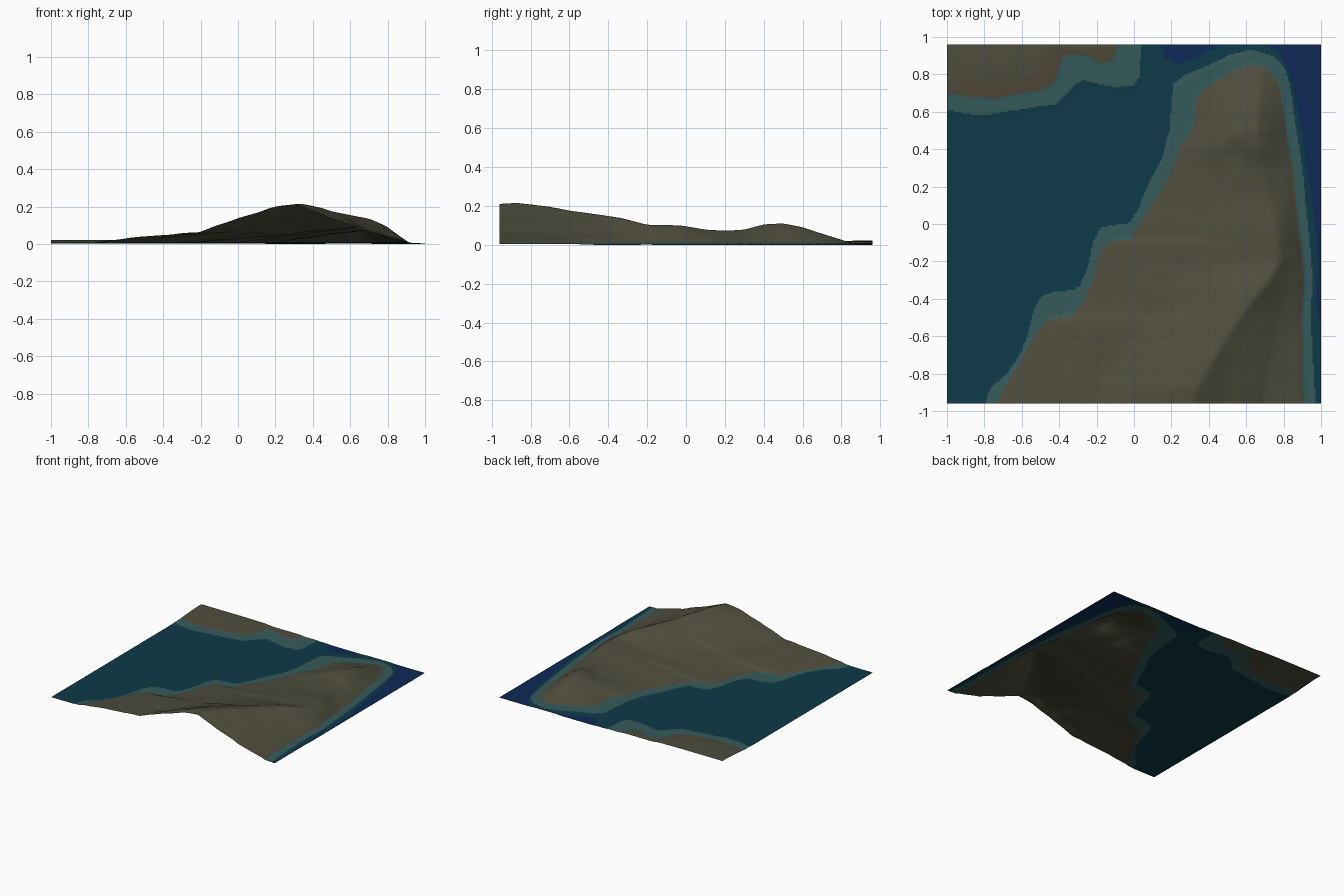
import bpy
from mathutils import Vector, noise

if "Cube" in bpy.data.objects:
    bpy.data.objects.remove(bpy.data.objects["Cube"])

NX, NY, HALF_Y = 260, 250, 0.96


def interp(points, v):
    """Piecewise-linear lookup through (position, value) pairs."""
    if v <= points[0][0]:
        return points[0][1]
    for (a, p), (b, q) in zip(points, points[1:]):
        if v <= b:
            return p + (q - p) * (v - a) / (b - a)
    return points[-1][1]


def clamp(v):
    return max(0.0, min(1.0, v))


# Main headland: shore lines as (y, x)
LAND_W = [(-.96, -.74), (-.84, -.67), (-.72, -.6), (-.58, -.52), (-.51, -.46), (-.495, -.34), (-.42, -.27),
          (-.3, -.22), (-.18, -.19), (-.1, -.14), (-.08, -.02), (.03, .05), (.14, .12), (.27, .2), (.42, .25),
          (.52, .32), (.68, .34), (.74, .4), (.8, .5), (.85, .62)]
LAND_E = [(-.96, .905), (-.7, .9), (-.5, .895), (-.3, .91), (-.1, .89), (.05, .87), (.25, .85), (.45, .82),
          (.6, .8), (.75, .77), (.83, .72), (.85, .63)]
SHOAL_W = [(-.96, -.8), (-.87, -.76), (-.8, -.68), (-.7, -.61), (-.6, -.57), (-.47, -.54), (-.39, -.5),
           (-.36, -.42), (-.355, -.32), (-.33, -.29), (-.24, -.25), (-.1, -.22), (-.02, -.18), (-.005, -.1),
           (.005, -.02), (.1, .03), (.22, .08), (.35, .15), (.5, .19), (.65, .2), (.75, .21), (.8, .28),
           (.85, .4), (.9, .5), (.93, .62)]
SHOAL_E = [(-.96, .97), (-.7, .955), (-.5, .945), (-.3, .955), (-.1, .94), (.1, .92), (.3, .9), (.5, .87),
           (.7, .84), (.83, .81), (.9, .74), (.93, .63)]
# Small north-west shore as (x, y)
NW_LAND = [(-1, .7), (-.88, .68), (-.75, .67), (-.65, .69), (-.52, .71), (-.43, .75), (-.4, .84), (-.37, .91),
           (-.25, .9), (-.18, .86), (-.12, .87), (-.085, .97)]
NW_SHOAL = [(-1, .61), (-.9, .59), (-.8, .58), (-.7, .6), (-.62, .61), (-.42, .64), (-.36, .7), (-.28, .77),
            (-.2, .75), (-.1, .73), (0, .74), (.03, .79), (.04, .97)]
NW_GRASS = [(-1, .73), (-.85, .75), (-.65, .76), (-.52, .8), (-.46, .9), (-.4, .93), (-.14, .93), (-.13, .97)]
# Deep water edges
DEEP_E = [(-.56, 1.01), (-.5, .985), (-.4, .975), (-.2, .985), (0, .97), (.2, .94), (.4, .91), (.6, .88),
          (.8, .83), (.91, .78), (.96, .7)]
DEEP_N = [(.14, .97), (.17, .88), (.22, .85), (.32, .88), (.42, .93), (.5, .97)]
# Ridge line (y, x), its height (y, z), and slope shapes
RIDGE_X = [(-.96, .31), (-.87, .34), (-.6, .5), (-.45, .6), (-.33, .7), (-.2, .78), (-.05, .76), (.1, .73),
           (.3, .68), (.45, .65), (.6, .66), (.75, .67), (.85, .64)]
RIDGE_Z = [(-.96, .212), (-.87, .218), (-.7, .198), (-.6, .178), (-.45, .158), (-.33, .14), (-.2, .105),
           (-.03, .102), (.1, .08), (.2, .074), (.3, .08), (.4, .108), (.5, .114), (.6, .094), (.7, .06),
           (.8, .028), (.86, .008)]
WEST_SLOPE = [(0, .03), (.32, .2), (.5, .27), (.7, .63), (.78, .74), (.87, .92), (1, 1)]
EAST_SLOPE = [(0, .03), (.35, .28), (.61, .57), (.82, .79), (1, 1)]
OLIVE, EARTH, SHALLOW, SEA, DEEP = range(5)


def zone(x, y):
    """Surface type at a point."""
    if y < .855 and interp(LAND_W, y) < x < interp(LAND_E, y):
        inset = min(x - interp(LAND_W, y), interp(LAND_E, y) - x)
        return EARTH if inset < .012 else OLIVE
    if x < -.08 and y > interp(NW_LAND, x):
        return OLIVE if y > interp(NW_GRASS, x) and x < -.12 else EARTH
    if y < .93 and interp(SHOAL_W, y) < x < interp(SHOAL_E, y):
        return SHALLOW
    if x < .04 and y > interp(NW_SHOAL, x):
        return SHALLOW
    if y > -.56 and x > interp(DEEP_E, y):
        return DEEP
    if .14 < x < .5 and y > interp(DEEP_N, x):
        return DEEP
    return SEA


def height(x, y):
    """Ground height at a point."""
    kind = zone(x, y)
    if kind >= SHALLOW:
        return {SHALLOW: .006, SEA: .003, DEEP: 0}[kind]
    if x < -.08 and y > .6:
        return .009 + .012 * clamp((y - interp(NW_LAND, x)) / .18) * clamp((.1 - x) / .7)
    rx, rz = interp(RIDGE_X, y), interp(RIDGE_Z, y)
    south = clamp((-.15 - y) / .6)
    if x < rx:
        wx = interp(LAND_W, y)
        t = clamp((x - wx) / max(rx - wx, .01))
        shape = south * interp(WEST_SLOPE, t) + (1 - south) * t
    else:
        ex = interp(LAND_E, y)
        t = clamp((ex - x) / max(ex - rx, .01))
        shape = south * interp(EAST_SLOPE, t) + (1 - south) * t ** .85
    # gullies running down the slopes, and a hollow beside the north hill
    rough = noise.noise(Vector((x * 7, y * 3.5, 1))) * .007 + noise.noise(Vector((x * 16, y * 10, 4))) * .003
    dip = .012 * max(0, 1 - ((x - .55) ** 2 + (y - .38) ** 2) / .008)
    return max(.008, .008 + (rz - .008) * shape + (rough - dip) * 4 * t * (1 - t) * clamp(rz / .1))


# Height grid, softened by a few averaging passes
xs = [-1 + 2 * i / NX for i in range(NX + 1)]
ys = [-HALF_Y + 2 * HALF_Y * j / NY for j in range(NY + 1)]
grid = [[height(x, y) for x in xs] for y in ys]
for _ in range(5):
    grid = [[(r[max(i - 1, 0)] + 2 * r[i] + r[min(i + 1, NX)]) / 4 for i in range(NX + 1)] for r in grid]
    grid = [[(grid[max(j - 1, 0)][i] + 2 * grid[j][i] + grid[min(j + 1, NY)][i]) / 4
             for i in range(NX + 1)] for j in range(NY + 1)]

# Terrain sheet
verts = [(x, y, grid[j][i]) for j, y in enumerate(ys) for i, x in enumerate(xs)]
W = NX + 1
faces = [(j * W + i, j * W + i + 1, (j + 1) * W + i + 1, (j + 1) * W + i) for j in range(NY) for i in range(NX)]
mesh = bpy.data.meshes.new("coastal_terrain")
mesh.from_pydata(verts, [], faces)
terrain = bpy.data.objects.new("coastal_terrain", mesh)
bpy.context.collection.objects.link(terrain)


def linear(c):
    c /= 255
    return c / 12.92 if c <= .04045 else ((c + .055) / 1.055) ** 2.4


# Flat colours
for name, rgb in [("olive_land", (78, 77, 61)), ("brown_earth", (80, 73, 57)), ("shallow_water", (54, 90, 90)),
                  ("teal_sea", (14, 58, 72)), ("deep_blue_sea", (14, 42, 86))]:
    mat = bpy.data.materials.new(name)
    mat.diffuse_color = (*[linear(c) for c in rgb], 1)
    mat.use_nodes = True
    mat.node_tree.nodes["Principled BSDF"].inputs["Base Color"].default_value = mat.diffuse_color
    mesh.materials.append(mat)
for poly in mesh.polygons:
    poly.material_index = zone(poly.center.x, poly.center.y)
    poly.use_smooth = True
